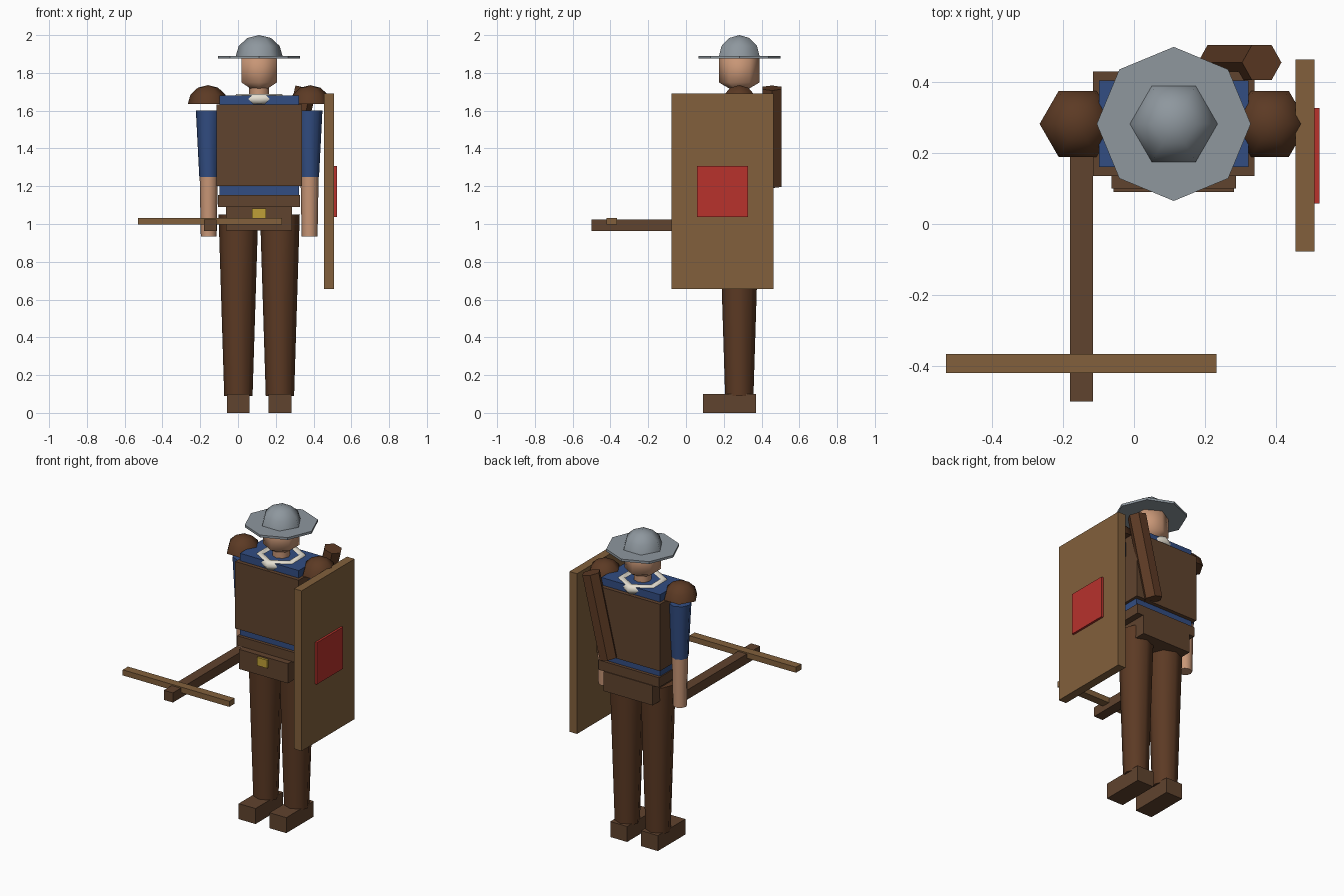
import bpy, bmesh, math
from mathutils import Vector, Matrix

if "Cube" in bpy.data.objects:
    bpy.data.objects.remove(bpy.data.objects["Cube"])

CX, CY = 0.112, 0.282  # body axis


def material(name, rgb):
    lin = [(c / 255 / 12.92) if c < 11 else ((c / 255 + 0.055) / 1.055) ** 2.4 for c in rgb]
    m = bpy.data.materials.new(name)
    m.use_nodes = True
    m.diffuse_color = (*lin, 1)
    m.node_tree.nodes["Principled BSDF"].inputs["Base Color"].default_value = (*lin, 1)
    return m


leather = material("leather", (96, 67, 46))
dark = material("dark brown", (92, 58, 36))
wood = material("wood", (130, 96, 60))
red = material("red", (184, 50, 44))
blue = material("blue", (50, 77, 130))
skin = material("skin", (200, 150, 118))
steel = material("steel", (142, 151, 158))
gold = material("gold", (192, 160, 55))
cream = material("cream", (228, 222, 208))


def finish(name, bm, mat, smooth=None):
    bmesh.ops.recalc_face_normals(bm, faces=bm.faces)
    me = bpy.data.meshes.new(name)
    bm.to_mesh(me)
    bm.free()
    me.materials.append(mat)
    ob = bpy.data.objects.new(name, me)
    bpy.context.collection.objects.link(ob)
    if smooth:
        bpy.ops.object.select_all(action="DESELECT")
        ob.select_set(True)
        bpy.context.view_layer.objects.active = ob
        bpy.ops.object.shade_smooth_by_angle(angle=math.radians(smooth))
    return ob


def box(name, x, y, z, mat):
    """Box from its (low, high) ranges."""
    bm = bmesh.new()
    bmesh.ops.create_cube(bm, size=1)
    spans = (x, y, z)
    bmesh.ops.scale(bm, vec=[b - a for a, b in spans], verts=bm.verts)
    bmesh.ops.translate(bm, vec=[(a + b) / 2 for a, b in spans], verts=bm.verts)
    return finish(name, bm, mat)


def rod(name, low, high, r_low, r_high, mat, sides=8, smooth=65):
    """Tapered cylinder between two points."""
    low, high = Vector(low), Vector(high)
    bm = bmesh.new()
    bmesh.ops.create_cone(bm, cap_ends=True, segments=sides, radius1=r_low,
                          radius2=r_high, depth=(high - low).length)
    # start the ring of corners on the x axis
    first = max(bm.verts, key=lambda v: (v.co.x, v.co.y)).co
    turn = Matrix.Rotation(-math.atan2(first.y, first.x), 4, "Z")
    tilt = Vector((0, 0, 1)).rotation_difference(high - low).to_matrix().to_4x4()
    bm.transform(Matrix.Translation((low + high) / 2) @ tilt @ turn)
    return finish(name, bm, mat, smooth)


def lathe(name, centre, profile, mat, sides=6, start=0, smooth=80, closed=False):
    """Revolve (radius, height) points around a vertical axis."""
    bm = bmesh.new()
    rings = []
    for r, h in profile:
        if r == 0:
            rings.append([bm.verts.new((0, 0, h))] * sides)
        else:
            turns = [start + math.tau * i / sides for i in range(sides)]
            rings.append([bm.verts.new((r * math.cos(t), r * math.sin(t), h)) for t in turns])
    pairs = list(zip(rings, rings[1:])) + ([(rings[-1], rings[0])] if closed else [])
    for a, b in pairs:
        for i in range(sides):
            j = (i + 1) % sides
            bm.faces.new(list(dict.fromkeys((a[i], a[j], b[j], b[i]))))
    if not closed and profile[0][0]:
        bm.faces.new(rings[0])
    bmesh.ops.translate(bm, vec=centre, verts=bm.verts)
    return finish(name, bm, mat, smooth)


def dome(r, h):
    return [(r * math.cos(math.radians(a)), h * math.sin(math.radians(a)))
            for a in (0, 30, 60)] + [(0, h)]


# Torso, vest, belt and hips
box("shirt", (CX - 0.21, CX + 0.21), (0.16, 0.405), (1.15, 1.68), blue)
box("vest", (CX - 0.227, CX + 0.227), (0.135, 0.43), (1.2, 1.632), leather)
box("belt", (CX - 0.217, CX + 0.217), (0.14, 0.425), (1.09, 1.153), leather)
box("hip_band", (CX - 0.175, CX + 0.175), (0.1, 0.43), (0.965, 1.092), leather)
box("buckle", (0.075, 0.148), (0.085, 0.101), (1.03, 1.083), gold)

# Arms, shoulder pads, legs and boots on both sides
for side, s in (("right", -1), ("left", 1)):
    ax, lx = CX + s * 0.267, CX + s * 0.11
    lathe(side + "_shoulder_pad", (ax + s * 0.004, CY, 1.635), dome(0.107, 0.1), dark)
    rod(side + "_sleeve", (ax, CY, 1.25), (ax, CY, 1.6), 0.05, 0.068, blue)
    rod(side + "_forearm", (ax, CY, 0.935), (ax, CY, 1.255), 0.042, 0.048, skin)
    rod(side + "_leg", (lx, CY, 0.09), (lx, CY, 1.05), 0.075, 0.105, dark)
    box(side + "_boot", (lx - 0.06, lx + 0.06), (0.09, 0.37), (0, 0.1), leather)

# Neck, collar, head
rod("neck", (CX, CY, 1.64), (CX, CY, 1.75), 0.053, 0.053, skin)
ring = [(0.125 + 0.03 * math.cos(a), 0.03 * math.sin(a))
        for a in (math.tau * i / 6 for i in range(6))]
lathe("collar", (CX, CY, 1.662), ring, cream, start=math.pi / 6, closed=True)
lathe("head", (CX, CY, 1.812), [(0, -0.125), (0.108, -0.0625), (0.108, 0.0625), (0, 0.125)],
      skin, start=math.pi / 6)

# Brimmed helmet
rod("helmet_brim", (CX, CY, 1.875), (CX, CY, 1.89), 0.217, 0.217, steel, smooth=None)
lathe("helmet_dome", (CX, CY, 1.885), dome(0.125, 0.115), steel)

# Crossbow held in the right hand
box("crossbow_stock", (-0.18, -0.115), (-0.5, 0.27), (0.963, 1.025), leather)
box("crossbow_bow", (-0.53, 0.232), (-0.42, -0.366), (0.997, 1.033), wood)

# Shield at the left arm
box("shield", (0.455, 0.509), (-0.078, 0.463), (0.655, 1.69), wood)
box("shield_emblem", (0.508, 0.523), (0.058, 0.327), (1.037, 1.306), red)

# Quiver slung across the back
rod("quiver", (0.235, 0.455, 1.203), (0.36, 0.455, 1.72), 0.057, 0.057, dark, sides=6, smooth=None)
